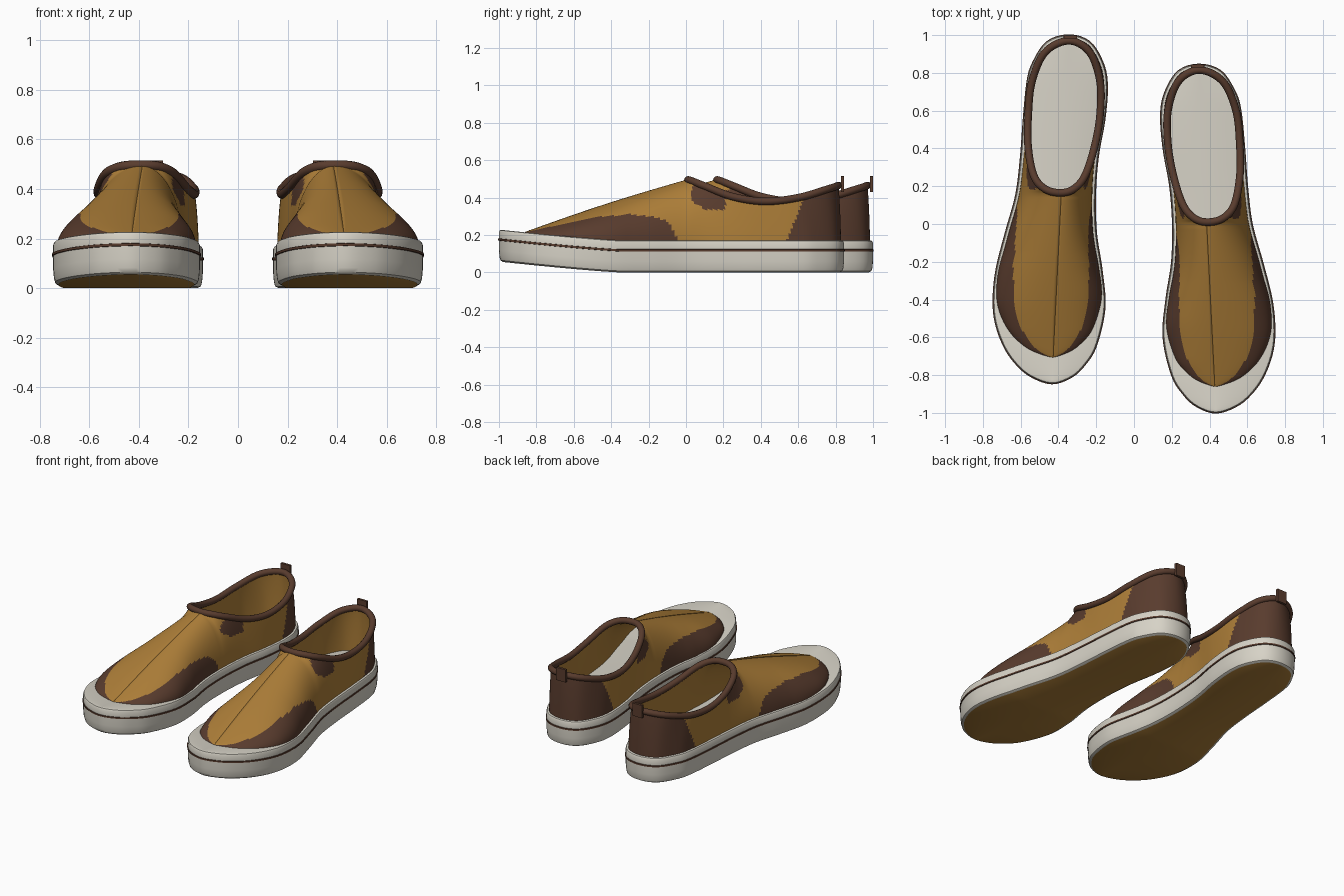
import bpy, bmesh, math
from mathutils import Vector

cube = bpy.data.objects.get("Cube")
if cube:
    bpy.data.objects.remove(cube)


def material(name, rgb):
    m = bpy.data.materials.new(name)
    m.use_nodes = True
    m.diffuse_color = (*rgb, 1)
    bsdf = m.node_tree.nodes["Principled BSDF"]
    bsdf.inputs["Base Color"].default_value = (*rgb, 1)
    bsdf.inputs["Roughness"].default_value = 0.8
    return m


TAN = material("tan_canvas", (0.42, 0.21, 0.04))
BROWN = material("dark_brown_leather", (0.10, 0.045, 0.027))
WHITE = material("off_white_rubber", (0.68, 0.65, 0.57))

# Sole outline from the toe tip, along the outer side, heel and inner side
OUTLINE = [(.435, -1), (.55, -.96), (.63, -.89), (.69, -.8), (.733, -.68), (.745, -.56),
           (.73, -.4), (.68, -.2), (.625, 0), (.6, .2), (.585, .4), (.565, .6), (.535, .7),
           (.46, .81), (.345, .845), (.235, .81), (.165, .7), (.142, .58), (.155, .4),
           (.19, .2), (.205, 0), (.2, -.2), (.17, -.4), (.155, -.6), (.2, -.8),
           (.26, -.9), (.33, -.965)]
# Collar path from its front point, same direction
COLLAR = [(.39, .01, .495), (.47, .03, .49), (.53, .1, .462), (.56, .25, .405),
          (.56, .42, .38), (.54, .6, .4), (.47, .755, .445), (.345, .815, .465),
          (.235, .755, .445), (.18, .6, .4), (.18, .42, .38), (.21, .25, .405),
          (.26, .1, .462), (.32, .03, .49)]
# Upper edge of the side panels, as (y, z)
PANEL = [(-.86, .215), (-.7, .25), (-.5, .295), (-.3, .31), (-.15, .295), (-.08, .255), (-.04, .17)]


def spline(points, count):
    """Closed smooth curve through the points, evenly resampled."""
    pts = [Vector((*p, 0)[:3]) for p in points]
    n, dense = len(pts), []
    for i in range(n):
        a, b, c, d = (pts[(i + k) % n] for k in (-1, 0, 1, 2))
        for j in range(24):
            t = j / 24
            dense.append(0.5 * (2 * b + (c - a) * t + (2 * a - 5 * b + 4 * c - d) * t ** 2
                                + (3 * b - a - 3 * c + d) * t ** 3))
    dense.append(dense[0])
    length = [0]
    for p, q in zip(dense, dense[1:]):
        length.append(length[-1] + (q - p).length)
    out, k = [], 0
    for i in range(count):
        target = length[-1] * i / count
        while length[k + 1] < target:
            k += 1
        f = (target - length[k]) / (length[k + 1] - length[k])
        out.append(dense[k].lerp(dense[k + 1], f))
    return out


def inset(points, d):
    out = []
    for i, p in enumerate(points):
        t = (points((i + 1) % len(points)) if callable(points) else points[(i + 1) % len(points)]) - points[i - 1]
        out.append(p + Vector((-t.y, t.x, 0)).normalized() * d)
    return out


def lift(y):
    """Toe spring of the sole."""
    return 0.058 * max(0, (-0.35 - y) / 0.65) ** 1.2


def middle(y):
    return 0.385 - 0.05 * y


def panel_height(y):
    for (y0, z0), (y1, z1) in zip(PANEL, PANEL[1:]):
        if y0 <= y <= y1:
            return z0 + (z1 - z0) * (y - y0) / (y1 - y0)
    return 0


def grid_object(name, rings, side, shift, mats, rule, angle):
    """Skin closed rings into a mesh; rule(ring index, centre) picks the material."""
    bm = bmesh.new()
    rows = [[bm.verts.new(p) for p in ring] for ring in rings]
    n = len(rows[0])
    for r, (low, high) in enumerate(zip(rows, rows[1:])):
        for i in range(n):
            j = (i + 1) % n
            f = bm.faces.new((low[i], low[j], high[j], high[i]))
            f.material_index = rule(r, f.calc_center_median())
            f.smooth = True
    for v in bm.verts:
        v.co.x *= side
        v.co.y += shift
    if side < 0:
        bmesh.ops.reverse_faces(bm, faces=bm.faces[:])
    me = bpy.data.meshes.new(name)
    bm.to_mesh(me)
    bm.free()
    for m in mats:
        me.materials.append(m)
    me.set_sharp_from_angle(angle=math.radians(angle))
    ob = bpy.data.objects.new(name, me)
    bpy.context.collection.objects.link(ob)
    return ob


def sole(label, side, shift):
    outline = spline(OUTLINE, 160)
    levels = [(.022, 0), (.008, .008), (.003, .025), (0, .06), (0, .112), (-.004, .113),
              (-.004, .123), (0, .124), (0, .158), (.005, .168), (.014, .171)]
    rings = [[Vector((p.x, p.y, z + lift(p.y))) for p in inset(outline, d)] for d, z in levels]
    # close the tread and the footbed along the centre line
    for ring, at in ((rings[0], 0), (rings[-1], len(rings) + 1)):
        rings.insert(at, [Vector((middle(p.y), p.y, p.z)) for p in ring])

    def rule(r, c):
        return 0 if r == 0 else 1 if r in (5, 6, 7) else 2
    grid_object(label + "_sole", rings, side, shift, (TAN, BROWN, WHITE), rule, 40)


def upper(label, side, shift):
    base = inset(spline(OUTLINE, 260), 0.016)
    for p in base:
        if p.y < -0.3:
            p.y = -0.3 + (p.y + 0.3) * 0.82
        p.z = 0.16 + lift(p.y)
    walls = sum(p.y >= 0 for p in base)
    rim = spline(COLLAR, walls - 1)
    rim.append(rim[0])
    columns, k, steps = [], 0, 30
    for b in base:
        if b.y < 0:
            # instep: the column ends on the ridge
            t = max(0, (b.y + 0.865) / 0.865)
            top = Vector((middle(b.y), b.y, 0.215 + 0.28 * t + 0.01 * math.sin(math.pi * t)))
        else:
            top = rim[k]
            k += 1
        s = min(1, max(0, b.y / 0.25))
        w = 1 - 0.5 * s * s * (3 - 2 * s)
        col = []
        for i in range(steps + 1):
            u = i / steps
            a = u * math.pi / 2
            h = w * (1 - math.cos(a)) + (1 - w) * u
            v = w * math.sin(a) + (1 - w) * u
            p = b.lerp(top, h)
            p.z = b.z + (top.z - b.z) * v
            col.append(p)
        columns.append(col)

    def rule(r, c):
        side_panel = c.y < -0.04 and c.z < panel_height(c.y)
        heel = c.y > 0.54 + (c.z - 0.17) * 0.4
        patch = (0.03 < c.y < 0.21 and abs(c.x - 0.385) > 0.12
                 and c.z > 0.335 + max(0, 0.1 - c.y) * 0.7)
        return int(side_panel or heel or patch)
    ob = grid_object(label + "_upper", list(zip(*columns)), side, shift,
                     (TAN, BROWN, TAN, TAN), rule, 60)
    # tan lining on the inside
    mod = ob.modifiers.new("lining", 'SOLIDIFY')
    mod.thickness = 0.012
    mod.offset = -1
    mod.material_offset = 2


def collar(label, side, shift):
    path, rings = spline(COLLAR, 120), []
    for i, p in enumerate(path):
        t = (path[(i + 1) % 120] - path[i - 1]).normalized()
        out = t.cross(Vector((0, 0, 1))).normalized()
        up = out.cross(t)
        rings.append([p + (out * math.cos(a) + up * math.sin(a)) * 0.02
                      for a in (k * math.tau / 12 for k in range(12))])
    rings.append(rings[0])
    grid_object(label + "_collar", rings, -side * -1, shift, (BROWN,), lambda r, c: 0, 60)


def pull_tab(label, side, shift):
    bpy.ops.mesh.primitive_cube_add(size=1, location=(side * 0.337, 0.836 + shift, 0.472))
    ob = bpy.context.object
    ob.name = label + "_pull_tab"
    ob.scale = (0.07, 0.016, 0.085)
    ob.data.materials.append(BROWN)
    bev = ob.modifiers.new("soft_edges", 'BEVEL')
    bev.width = 0.003


for label, side, shift in (("left", 1, 0), ("right", -1, 0.155)):
    for part in (sole, upper, collar, pull_tab):
        part(label, side, shift)
